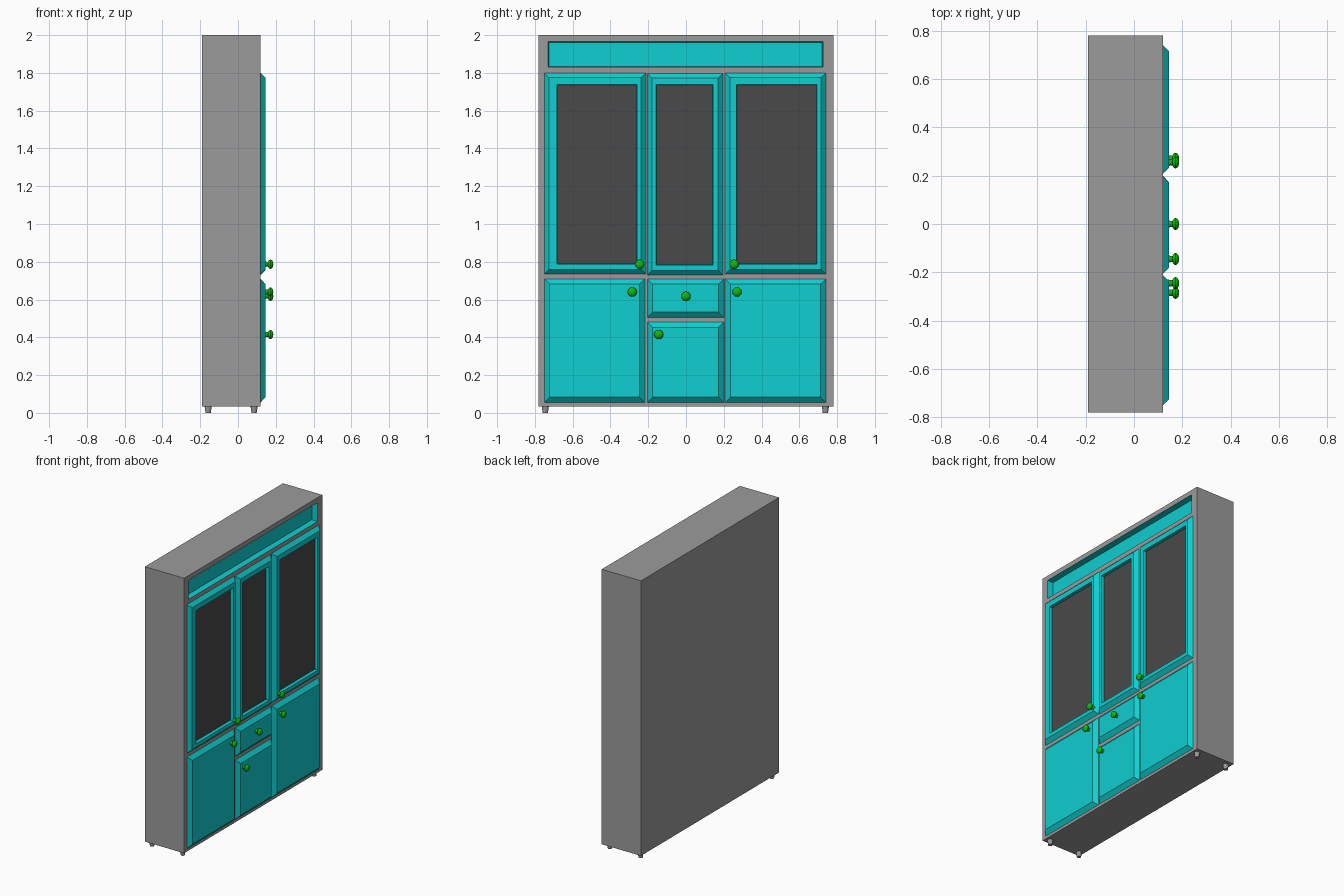
import bpy
import bmesh
from mathutils import Matrix

if "Cube" in bpy.data.objects:
    bpy.data.objects.remove(bpy.data.objects["Cube"], do_unlink=True)


def material(name, r, g, b):
    mat = bpy.data.materials.new(name)
    mat.use_nodes = True
    mat.diffuse_color = (r, g, b, 1)
    mat.node_tree.nodes["Principled BSDF"].inputs["Base Color"].default_value = (r, g, b, 1)
    return mat


GREY = material("grey carcass", 0.33, 0.33, 0.33)
TEAL = material("teal paint", 0.005, 0.62, 0.63)
DARK = material("dark pane", 0.067, 0.067, 0.067)
GREEN = material("green knob", 0.005, 0.48, 0.004)

FACE = 0.12     # front plane of the carcass
PROUD = 0.145   # front plane of doors and drawer


def finish(name, bm, mats):
    bmesh.ops.recalc_face_normals(bm, faces=bm.faces)
    mesh = bpy.data.meshes.new(name)
    bm.to_mesh(mesh)
    bm.free()
    for m in mats:
        mesh.materials.append(m)
    obj = bpy.data.objects.new(name, mesh)
    bpy.context.collection.objects.link(obj)
    return obj


def grow(rect, d):
    y0, y1, z0, z1 = rect
    return (y0 - d, y1 + d, z0 - d, z1 + d)


def loft(name, rings, slots, mats):
    """Join rectangles (x, rect) in order; slots colour each band, then the end cap."""
    bm = bmesh.new()
    loops = []
    for x, (y0, y1, z0, z1) in rings:
        corners = ((y0, z0), (y1, z0), (y1, z1), (y0, z1))
        loops.append([bm.verts.new((x, y, z)) for y, z in corners])
    bm.faces.new(loops[0])
    for a, b, slot in zip(loops, loops[1:], slots):
        for i in range(4):
            j = (i + 1) % 4
            bm.faces.new((a[i], a[j], b[j], b[i])).material_index = slot
    bm.faces.new(loops[-1]).material_index = slots[-1]
    return finish(name, bm, mats)


# Carcass with a recessed teal panel along the top
outer = (-0.78, 0.78, 0.035, 2.0)
panel = (-0.73, 0.725, 1.83, 1.965)
loft("carcass", [(-0.19, outer), (FACE, outer), (FACE, panel), (0.08, grow(panel, -0.005))],
     [0, 0, 1, 1], [GREY, TEAL])

# Upper doors: bevelled frame around a sunken pane
glazed = {
    "upper_right_door": ((-0.75, -0.213, 0.735, 1.80), (-0.68, -0.262, 0.79, 1.735)),
    "upper_middle_door": ((-0.205, 0.195, 0.73, 1.797), (-0.155, 0.14, 0.785, 1.735)),
    "upper_left_door": ((0.207, 0.74, 0.735, 1.80), (0.27, 0.69, 0.79, 1.735)),
}
for name, (rect, pane) in glazed.items():
    loft(name, [(FACE, rect), (PROUD, grow(rect, -0.025)),
                (PROUD, grow(pane, 0.003)), (0.125, pane)],
         [0, 0, 0, 1], [TEAL, DARK])

# Lower doors and drawer: solid bevelled slabs
solid = {
    "lower_right_door": (-0.75, -0.218, 0.055, 0.71),
    "lower_left_door": (0.207, 0.74, 0.055, 0.71),
    "drawer": (-0.205, 0.2, 0.505, 0.71),
    "small_door": (-0.205, 0.2, 0.055, 0.48),
}
for name, rect in solid.items():
    loft(name, [(FACE, rect), (PROUD, grow(rect, -0.028))], [0, 0], [TEAL])


# Knobs: short stem with a flattened round head
def knob(name, y, z):
    bm = bmesh.new()
    turn = Matrix.Rotation(1.5708, 4, "Y")
    bmesh.ops.create_cone(bm, cap_ends=True, segments=12, radius1=0.015, radius2=0.011,
                          depth=0.03, matrix=Matrix.Translation((0.153, y, z)) @ turn)
    bmesh.ops.create_uvsphere(bm, u_segments=12, v_segments=8, radius=0.025,
                              matrix=Matrix.Translation((0.172, y, z)) @ turn
                              @ Matrix.Diagonal((1, 1, 0.6, 1)))
    obj = finish(name, bm, [GREEN])
    bpy.ops.object.select_all(action="DESELECT")
    obj.select_set(True)
    bpy.context.view_layer.objects.active = obj
    bpy.ops.object.shade_smooth_by_angle()


knob("upper_right_knob", -0.245, 0.787)
knob("upper_left_knob", 0.255, 0.787)
knob("lower_right_knob", -0.285, 0.64)
knob("lower_left_knob", 0.27, 0.64)
knob("drawer_knob", 0.0, 0.618)
knob("small_door_knob", -0.145, 0.415)

# Four tapered feet
for depth_name, x in (("back", -0.158), ("front", 0.085)):
    for side, y in (("right", -0.745), ("left", 0.738)):
        bm = bmesh.new()
        bmesh.ops.create_cone(bm, cap_ends=True, segments=12, radius1=0.014, radius2=0.019,
                              depth=0.036, matrix=Matrix.Translation((x, y, 0.018)))
        finish(f"{depth_name}_{side}_foot", bm, [GREY])
